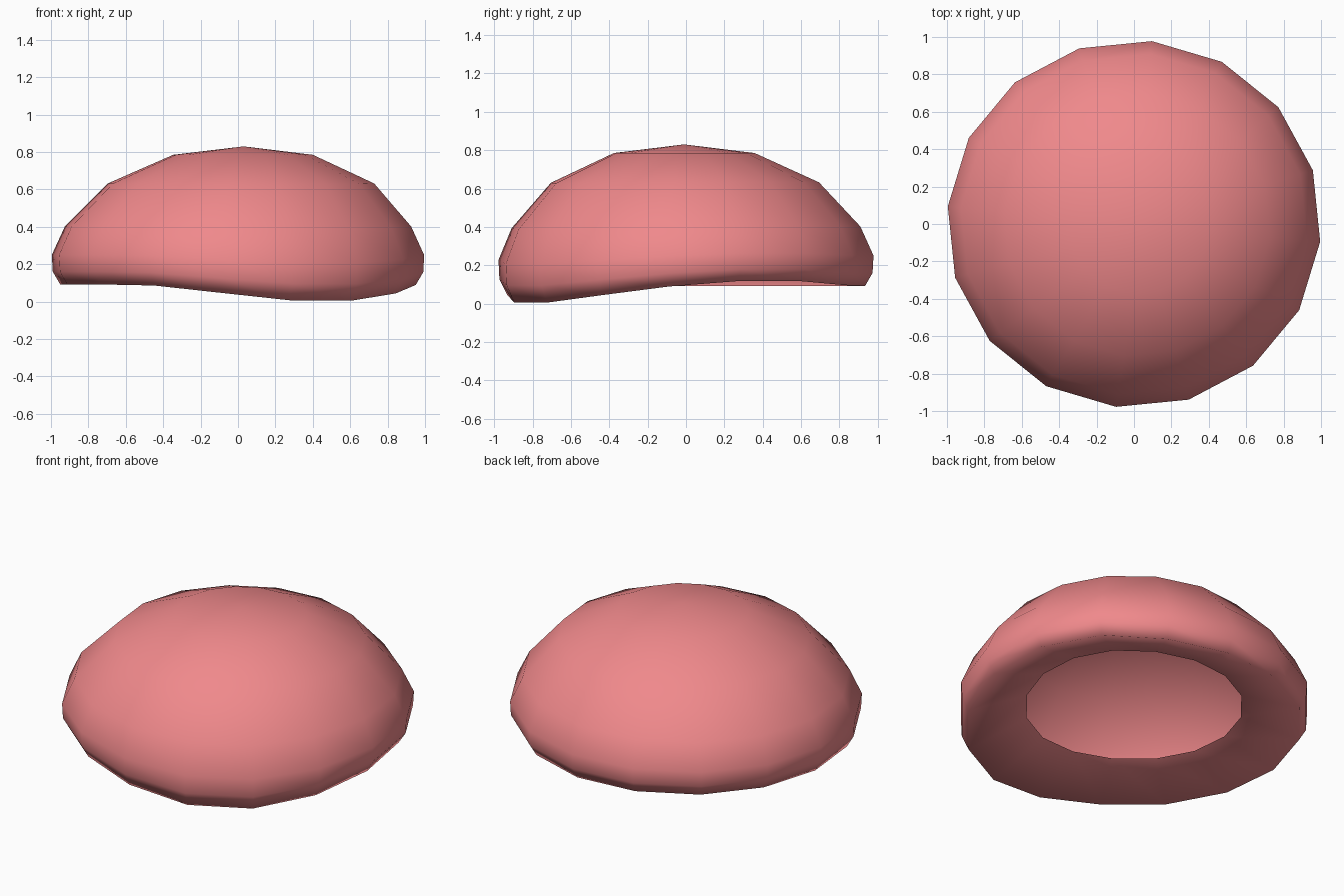
import bpy, bmesh
from math import cos, sin, pi, radians

if "Cube" in bpy.data.objects:
    bpy.data.objects.remove(bpy.data.objects["Cube"])

SIDES = 16
PHASE = radians(-5.5)

# profile from crown to underside opening: radius, height, how much the wavy rim affects it
PROFILE = [
    (0.375, 0.785, 0.0),
    (0.715, 0.632, 0.05),
    (0.930, 0.402, 0.2),
    (1.000, 0.250, 0.5),
    (0.995, 0.160, 0.75),
    (0.955, 0.092, 1.0),
    (0.620, 0.200, 0.25),
]


def bump(angle, centre, half_width):
    d = abs((angle - radians(centre) + pi) % (2 * pi) - pi)
    h = radians(half_width)
    return cos(d / h * pi / 2) ** 2 if d < h else 0.0


def rim_shift(angle):
    # droops at the front right, lifts slightly at the back right
    return -0.092 * bump(angle, -61, 68) + 0.03 * bump(angle, 28, 45)


bm = bmesh.new()
apex = bm.verts.new((0.03, -0.01, 0.83))
rings = []
for radius, height, weight in PROFILE:
    shift = max(0.0, (height - 0.4) / 0.43) * 0.03
    ring = []
    for i in range(SIDES):
        a = PHASE + 2 * pi * i / SIDES
        ring.append(bm.verts.new((radius * cos(a) + shift,
                                  0.982 * radius * sin(a) - shift / 3,
                                  height + weight * rim_shift(a))))
    rings.append(ring)

# crown fan, then bands down to the open underside
for i in range(SIDES):
    j = (i + 1) % SIDES
    bm.faces.new((apex, rings[0][i], rings[0][j]))
    for upper, lower in zip(rings, rings[1:]):
        bm.faces.new((upper[i], lower[i], lower[j], upper[j]))
for face in bm.faces:
    face.smooth = True

mesh = bpy.data.meshes.new("mushroom_cap")
bm.to_mesh(mesh)
bm.free()

cap = bpy.data.objects.new("mushroom_cap", mesh)
bpy.context.collection.objects.link(cap)

# red cap colour
red = bpy.data.materials.new("cap_red")
red.diffuse_color = (0.87, 0.25, 0.26, 1)
red.use_nodes = True
red.node_tree.nodes["Principled BSDF"].inputs["Base Color"].default_value = red.diffuse_color
mesh.materials.append(red)
